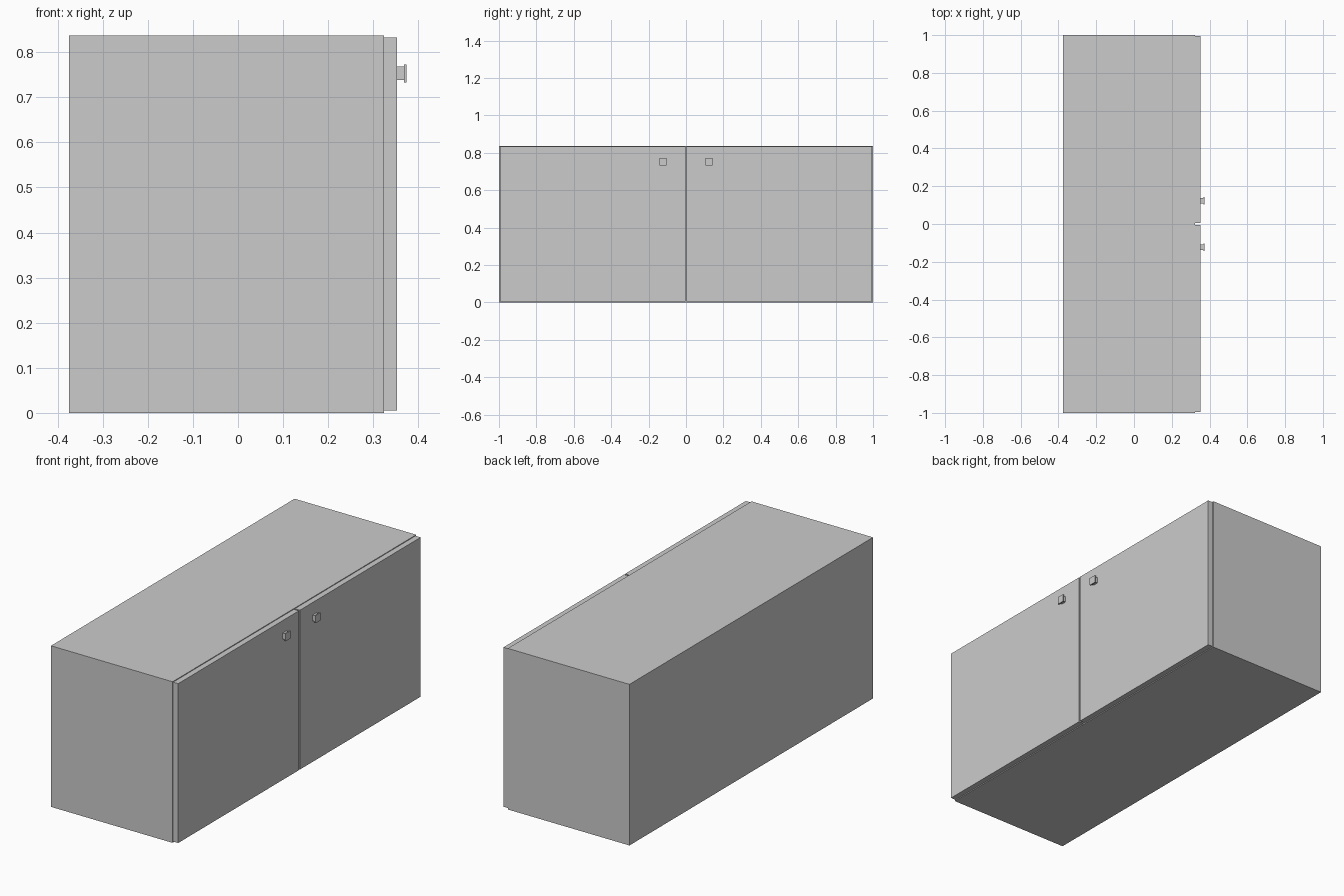
import bpy

if "Cube" in bpy.data.objects:
    bpy.data.objects.remove(bpy.data.objects["Cube"])

def box(name, lo, hi):
    bpy.ops.mesh.primitive_cube_add(size=1, location=[(a + b) / 2 for a, b in zip(lo, hi)])
    ob = bpy.context.object
    ob.name = name
    ob.scale = [b - a for a, b in zip(lo, hi)]
    bpy.ops.object.transform_apply(location=False, rotation=False, scale=True)
    return ob

HEIGHT = 0.837
BODY_FRONT, DOOR_FRONT = 0.324, 0.353
INSET = 0.005            # reveal around each door
KNOB_Y, KNOB_Z = 0.123, 0.753

# cabinet body
box("cabinet_body", (-0.375, -1, 0), (BODY_FRONT, 1, HEIGHT))

for side, s in (("left", -1), ("right", 1)):
    # door panel, with a narrow gap at the middle
    y0, y1 = sorted((s * 0.004, s * (1 - INSET)))
    box(side + "_door", (BODY_FRONT, y0, INSET), (DOOR_FRONT, y1, HEIGHT - 0.004))
    # square knob: stem and wider cap
    for part, x0, x1, r in (("knob_stem", DOOR_FRONT, 0.368, 0.015),
                            ("knob_cap", 0.368, 0.374, 0.02)):
        box(f"{side}_{part}", (x0, s * KNOB_Y - r, KNOB_Z - r),
            (x1, s * KNOB_Y + r, KNOB_Z + r))
